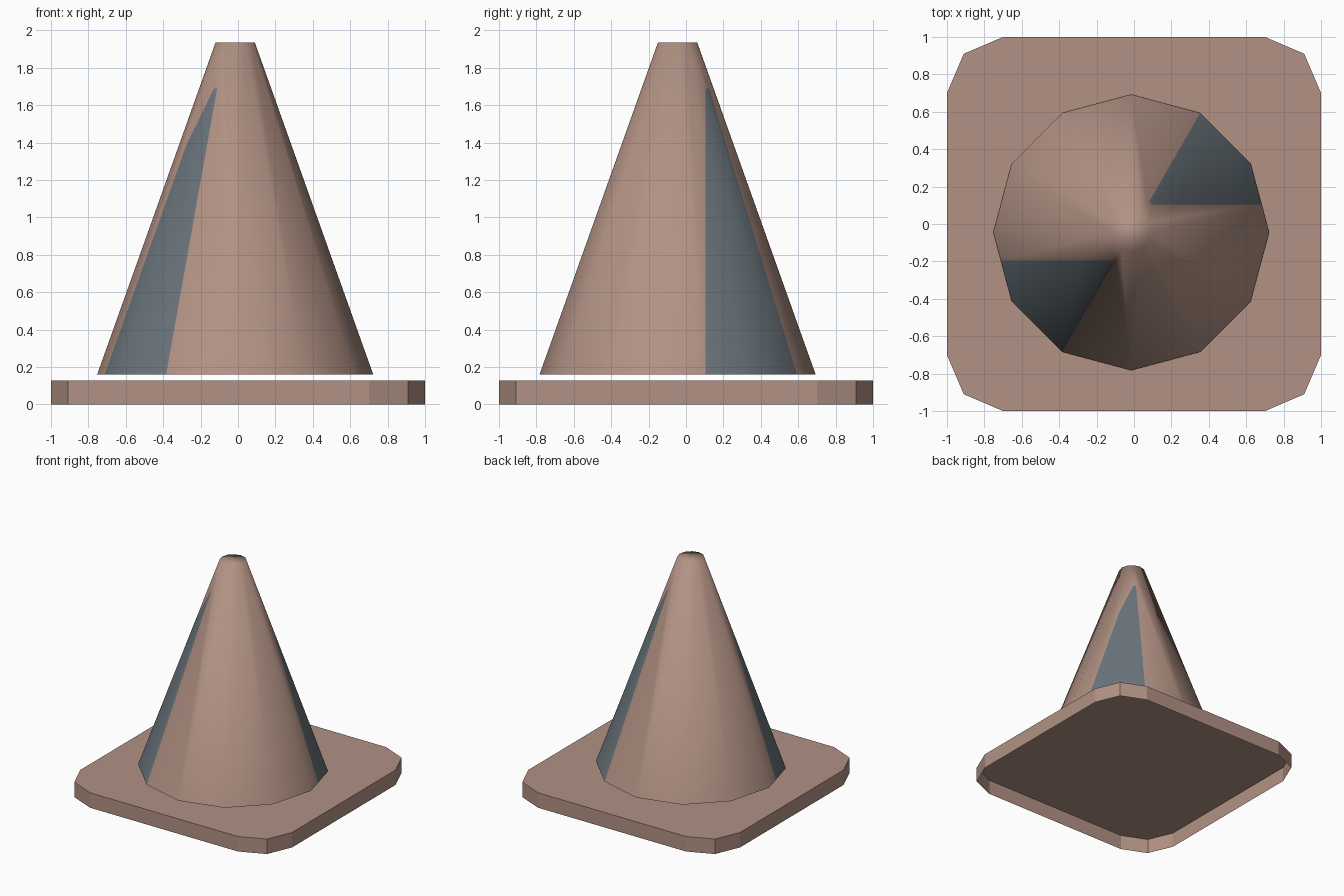
import bpy, bmesh, math
from mathutils import Vector

if "Cube" in bpy.data.objects:
    bpy.data.objects.remove(bpy.data.objects["Cube"])


def material(name, rgb):
    m = bpy.data.materials.new(name)
    m.diffuse_color = (*rgb, 1.0)
    m.use_nodes = True
    m.node_tree.nodes["Principled BSDF"].inputs["Base Color"].default_value = m.diffuse_color
    return m


brown = material("dusty_brown", (0.445, 0.287, 0.231))
slate = material("slate_blue", (0.147, 0.181, 0.205))


def finish(bm, name, mats, location=(0, 0, 0)):
    me = bpy.data.meshes.new(name)
    bm.to_mesh(me)
    bm.free()
    for m in mats:
        me.materials.append(m)
    ob = bpy.data.objects.new(name, me)
    ob.location = location
    bpy.context.collection.objects.link(ob)
    return ob


def ring(bm, r, z, sides=12):
    return [bm.verts.new((r * math.cos(2 * math.pi * i / sides),
                          r * math.sin(2 * math.pi * i / sides), z))
            for i in range(sides)]


def bridge(bm, low, high):
    n = len(low)
    for i in range(n):
        j = (i + 1) % n
        bm.faces.new((low[i], low[j], high[j], high[i]))


AXIS = (-0.015, -0.045, 0)
PLATE_TOP = 0.128

# Base plate: rounded square shell, open underneath
corner = [(1, 0.70), (0.91, 0.91), (0.70, 1)]
outline = []
for q in range(4):
    c, s = [(1, 0), (0, 1), (-1, 0), (0, -1)][q]
    outline += [(c * x - s * y, s * x + c * y) for x, y in corner]
bm = bmesh.new()
low = [bm.verts.new((x, y, 0)) for x, y in outline]
high = [bm.verts.new((x, y, PLATE_TOP)) for x, y in outline]
bridge(bm, low, high)
bm.faces.new(high)
finish(bm, "base_plate", [brown])

# Thin twelve-sided seat disc lying on the plate
bm = bmesh.new()
bm.faces.new(ring(bm, 0.802, PLATE_TOP + 0.002))
finish(bm, "seat_disc", [brown], AXIS)

# Cone body, floating just above the plate, with a flat cap
bm = bmesh.new()
low, high = ring(bm, 0.738, 0.16), ring(bm, 0.105, 1.935)
bridge(bm, low, high)
bm.faces.new(high)


def in_sector(f):
    c = f.calc_center_median()
    return f.normal.z < 0.9 and math.degrees(math.atan2(c.y, c.x)) % 180 < 60


def cut(co, no, rule):
    bm.normal_update()
    faces = [f for f in bm.faces if in_sector(f) and rule(f.calc_center_median())]
    geom = set(faces)
    for f in faces:
        geom.update(f.edges)
        geom.update(f.verts)
    bmesh.ops.bisect_plane(bm, geom=list(geom), dist=1e-5,
                           plane_co=Vector(co), plane_no=Vector(no))


# Two opposite coloured panels, cut into the cone surface
for s in (1, -1):
    cut((0, 0.15 * s, 0), (0, 1, 0), lambda c: c.y * s > 0)
    cut((0, 0, 1.69), (0, 0, 1), lambda c: c.y * s > 0.15)
bm.normal_update()
for f in bm.faces:
    f.smooth = True
    c = f.calc_center_median()
    if in_sector(f) and abs(c.y) > 0.15 and c.z < 1.69:
        f.material_index = 1
finish(bm, "cone_body", [brown, slate], AXIS)
